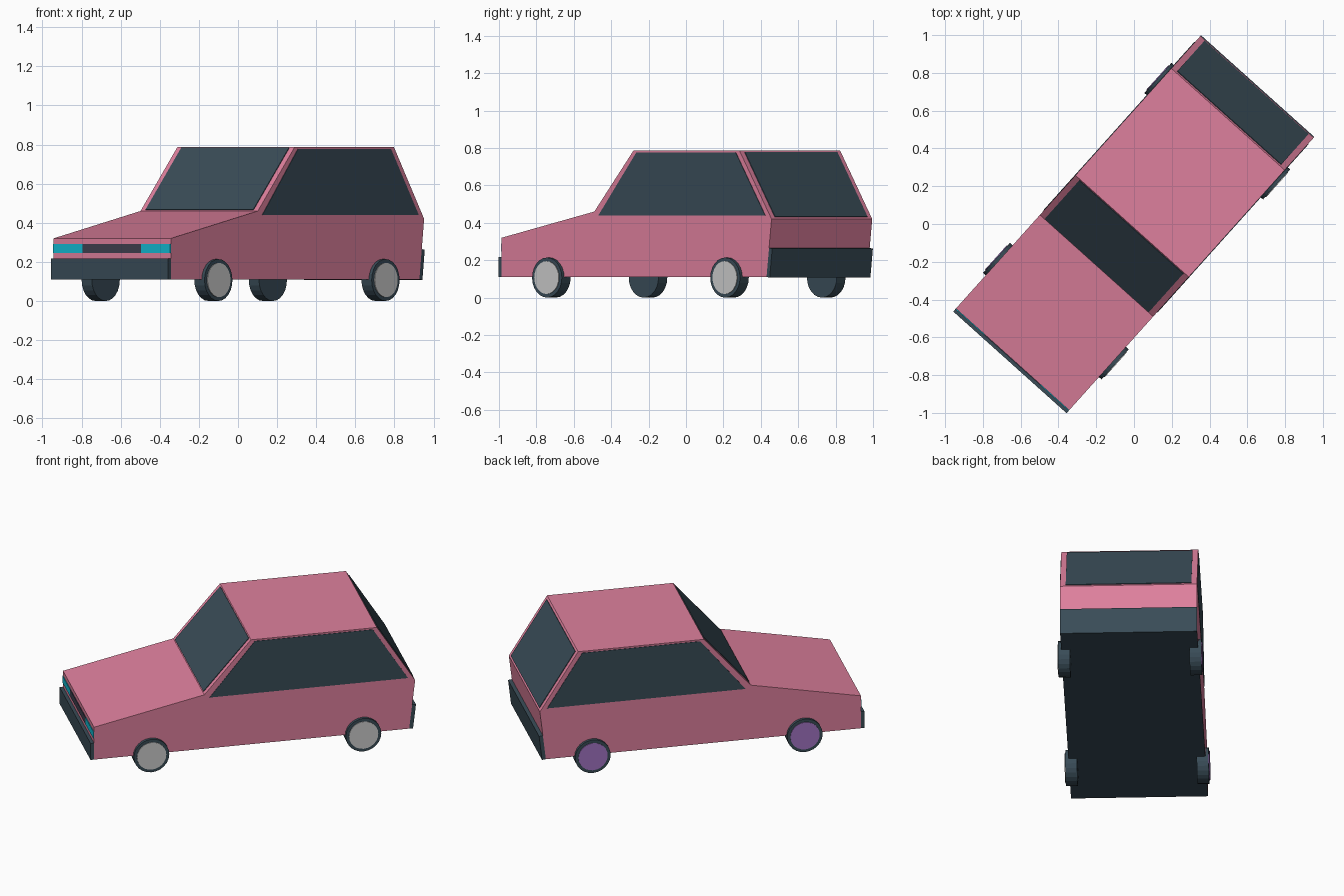
import bpy, bmesh, math
from mathutils import Matrix, Vector

if "Cube" in bpy.data.objects:
    bpy.data.objects.remove(bpy.data.objects["Cube"])

# The car is built straight (front = -y), then turned to its diagonal pose
TURN = Matrix.Rotation(math.radians(-41.9), 4, 'Z')
HW = 0.403          # half width of the body


def material(name, rgb):
    m = bpy.data.materials.new(name)
    m.diffuse_color = (*rgb, 1)
    m.use_nodes = True
    m.node_tree.nodes["Principled BSDF"].inputs["Base Color"].default_value = m.diffuse_color
    return m


PINK = material("pink paint", (0.73, 0.216, 0.337))
DARK = material("dark slate", (0.041, 0.072, 0.095))
CYAN = material("cyan lamp", (0.006, 0.49, 0.645))
GREY = material("light grey", (0.60, 0.60, 0.60))
PURPLE = material("purple", (0.366, 0.175, 0.552))
PLUM = material("dark plum", (0.05, 0.05, 0.08))


def finish(bm, name, *mats):
    bmesh.ops.recalc_face_normals(bm, faces=bm.faces)
    bm.transform(TURN)
    me = bpy.data.meshes.new(name)
    bm.to_mesh(me)
    bm.free()
    for m in mats:
        me.materials.append(m)
    ob = bpy.data.objects.new(name, me)
    bpy.context.collection.objects.link(ob)
    return ob


def prism_mesh(profile, x0, x1):
    """Side profile (y, z) extruded across the car from x0 to x1."""
    bm = bmesh.new()
    face = bm.faces.new([bm.verts.new((x0, y, z)) for y, z in profile])
    ext = bmesh.ops.extrude_face_region(bm, geom=[face])
    vs = [v for v in ext["geom"] if isinstance(v, bmesh.types.BMVert)]
    bmesh.ops.translate(bm, verts=vs, vec=(x1 - x0, 0, 0))
    return bm


def prism(name, profile, x0, x1, mat):
    return finish(prism_mesh(profile, x0, x1), name, mat)


def strip(a, b, t):
    """Profile of a plate on the line a-b, standing out by t to its left."""
    a, b = Vector(a), Vector(b)
    d = (b - a).normalized()
    n = Vector((-d.y, d.x)) * t
    return [tuple(p) for p in (a, b, b + n, a + n)]


def wheel_part(name, r, x0, x1, y, mat):
    bm = bmesh.new()
    m = Matrix.Translation(((x0 + x1) / 2, y, 0.107)) @ Matrix.Rotation(math.pi / 2, 4, 'Y')
    bmesh.ops.create_cone(bm, cap_ends=True, segments=24, radius1=r, radius2=r,
                          depth=abs(x1 - x0), matrix=m)
    return finish(bm, name, mat)


# Body shell, with a dark underside
shell = prism_mesh([(-0.963, 0.11), (-0.963, 0.32), (-0.297, 0.46), (-0.015, 0.787),
                    (0.745, 0.787), (0.976, 0.42), (0.94, 0.11)], -HW, HW)
shell.normal_update()
for f in shell.faces:
    if all(v.co.z < 0.12 for v in f.verts):
        f.material_index = 1
finish(shell, "body", PINK, DARK)

# Bumpers
prism("front_bumper", strip((-0.963, 0.11), (-0.963, 0.217), 0.021), -HW, HW, DARK)
prism("rear_bumper", strip((0.958, 0.265), (0.94, 0.11), 0.023), -HW, HW, DARK)

# Windscreen and rear window
prism("windscreen", strip((-0.293, 0.465), (-0.019, 0.782), 0.004), -0.37, 0.37, DARK)
prism("rear_window", strip((0.753, 0.775), (0.969, 0.431), 0.004), -0.37, 0.37, DARK)

# Grille between the headlamps
prism("grille", strip((-0.963, 0.246), (-0.963, 0.29), 0.004), -0.2, 0.2, PLUM)

for side, s in (("right", 1), ("left", -1)):
    prism(side + "_headlamp", strip((-0.963, 0.246), (-0.963, 0.29), 0.004),
          s * 0.2, s * 0.402, CYAN)
    prism(side + "_window", [(-0.265, 0.44), (0.008, 0.777), (0.72, 0.777), (0.932, 0.44)],
          s * HW, s * (HW + 0.003), DARK)
    # Wheels with hub discs
    for end, y in (("front", -0.62), ("rear", 0.66)):
        wheel_part(f"{end}_{side}_tyre", 0.107, s * 0.352, s * 0.422, y, DARK)
        wheel_part(f"{end}_{side}_hub", 0.088, s * 0.42, s * 0.426, y,
                   GREY if s > 0 else PURPLE)
